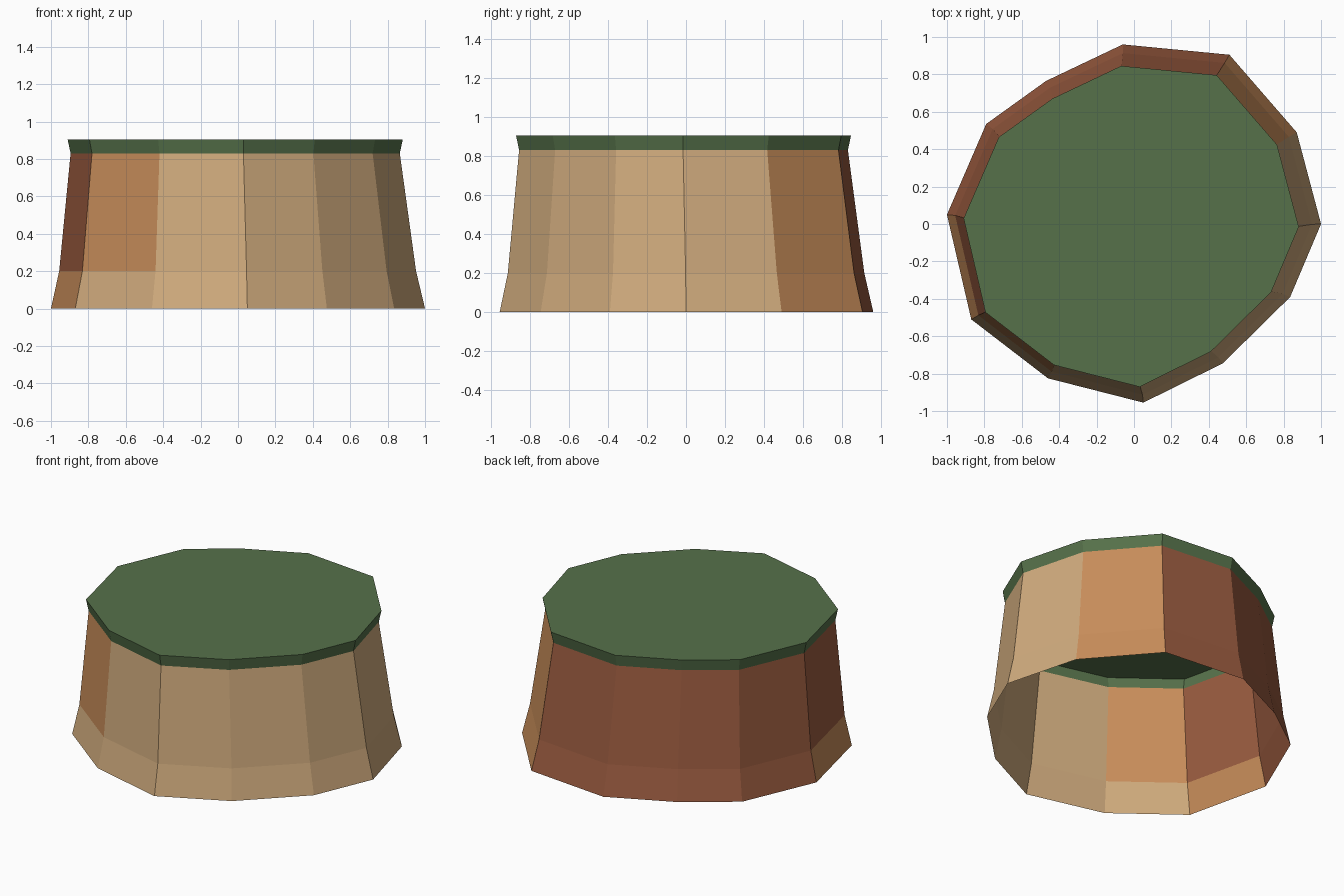
import bpy, bmesh

if "Cube" in bpy.data.objects:
    bpy.data.objects.remove(bpy.data.objects["Cube"])


def linear(c):
    c /= 255
    return c / 12.92 if c <= 0.04045 else ((c + 0.055) / 1.055) ** 2.4


def material(name, r, g, b):
    m = bpy.data.materials.new(name)
    m.diffuse_color = (linear(r), linear(g), linear(b), 1)
    m.use_nodes = True
    m.node_tree.nodes["Principled BSDF"].inputs["Base Color"].default_value = m.diffuse_color
    return m


TAN = material("tan", 208, 171, 125)
ORANGE = material("orange_brown", 200, 141, 90)
RED = material("red_brown", 155, 92, 64)
GREEN = material("grass_green", 86, 113, 74)

# Irregular twelve-sided footprint, counter-clockwise from +x
OUTLINE = [(1.0, 0.0), (0.87, 0.49), (0.51, 0.905), (-0.06, 0.96),
           (-0.47, 0.765), (-0.79, 0.535), (-1.0, 0.05), (-0.87, -0.51),
           (-0.46, -0.825), (0.05, -0.955), (0.475, -0.745), (0.835, -0.39)]


def ring(bm, z, scale, dx, dy):
    return [bm.verts.new((x * scale + dx, y * scale + dy, z)) for x, y in OUTLINE]


def shell(name, levels, mats, pick, capped=False):
    """Open wall through the given rings; pick(band, side) gives the material slot."""
    bm = bmesh.new()
    rings = [ring(bm, *lv) for lv in levels]
    n = len(OUTLINE)
    for b, (lo, hi) in enumerate(zip(rings, rings[1:])):
        for i in range(n):
            j = (i + 1) % n
            bm.faces.new((lo[i], lo[j], hi[j], hi[i])).material_index = pick(b, i)
    if capped:
        bm.faces.new(rings[-1])
    me = bpy.data.meshes.new(name)
    bm.to_mesh(me)
    bm.free()
    for m in mats:
        me.materials.append(m)
    ob = bpy.data.objects.new(name, me)
    bpy.context.collection.objects.link(ob)
    return ob


def rock_colour(band, side):
    if side == 6:                       # transition sides change colour at the foot
        return 1 if band == 0 else 2
    if side == 7:
        return 0 if band == 0 else 1
    if side == 1:
        return 1
    return 2 if 2 <= side <= 5 else 0


FOOT = (0.0, 1.0, 0.0, 0.0)
KNEE = (0.20, 0.954, -0.002, -0.002)
NECK = (0.83, 0.88, -0.015, -0.015)
RIM = (0.905, 0.896, -0.015, -0.015)

# Rock wall, open underneath, with a flared foot
shell("rock_wall", [FOOT, KNEE, NECK], [TAN, ORANGE, RED], rock_colour)

# Overhanging grass rim with its flat top
shell("grass_top", [NECK, RIM], [GREEN], lambda b, i: 0, capped=True)
